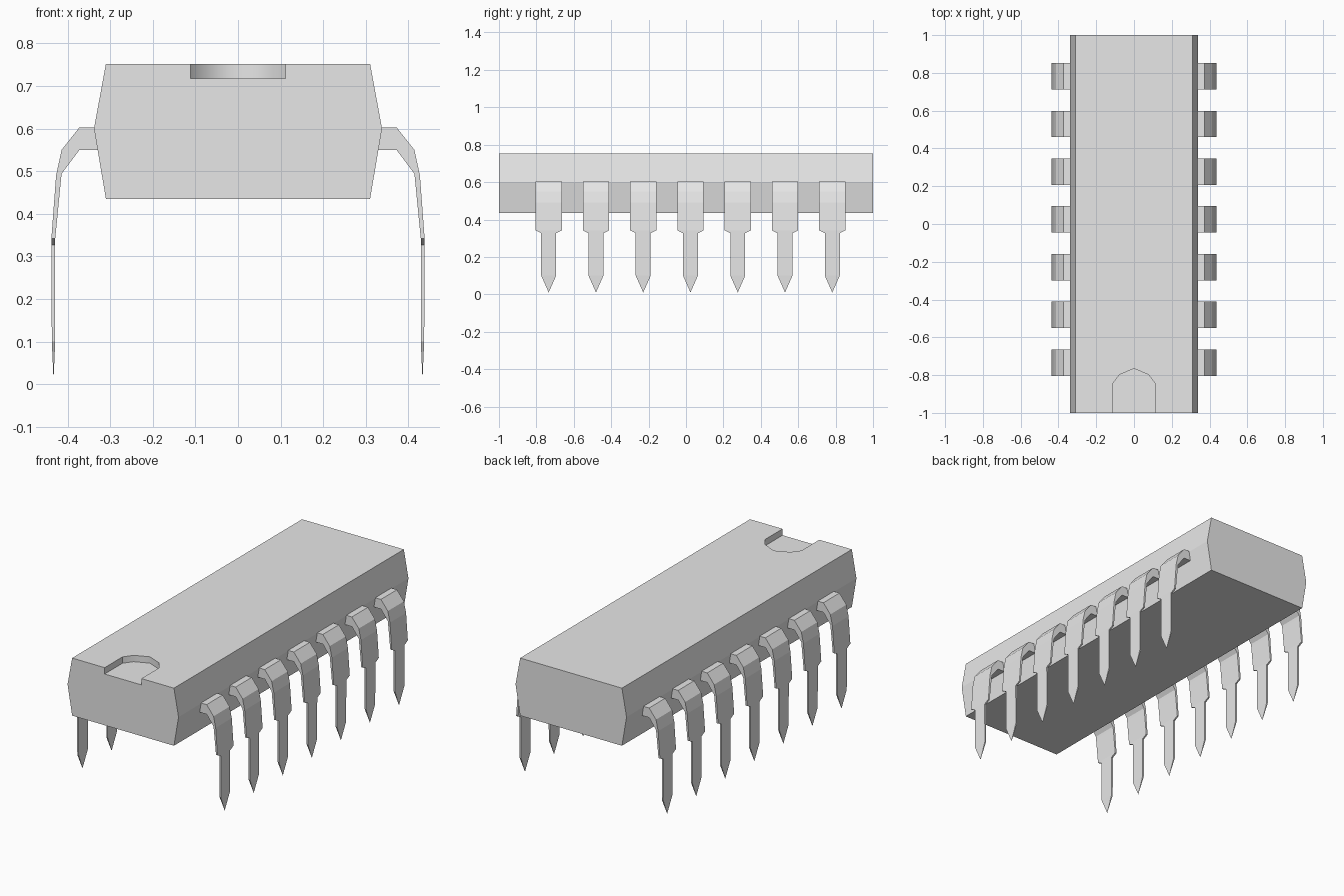
import bpy, bmesh

cube = bpy.data.objects.get("Cube")
if cube:
    bpy.data.objects.remove(cube, do_unlink=True)

grey = bpy.data.materials.new("light grey")
grey.use_nodes = True
grey.diffuse_color = (0.8, 0.8, 0.8, 1)
grey.node_tree.nodes["Principled BSDF"].inputs["Base Color"].default_value = (0.8, 0.8, 0.8, 1)


def finish(name, bm):
    bmesh.ops.recalc_face_normals(bm, faces=bm.faces)
    mesh = bpy.data.meshes.new(name)
    bm.to_mesh(mesh)
    bm.free()
    mesh.materials.append(grey)
    ob = bpy.data.objects.new(name, mesh)
    bpy.context.collection.objects.link(ob)
    return ob


def prism(name, outline, offset, smooth_sides=()):
    """Extrude a closed 3D outline along offset."""
    bm = bmesh.new()
    a = [bm.verts.new(p) for p in outline]
    b = [bm.verts.new([c + d for c, d in zip(p, offset)]) for p in outline]
    bm.faces.new(a)
    bm.faces.new(b[::-1])
    n = len(a)
    for i in range(n):
        j = (i + 1) % n
        f = bm.faces.new((a[j], a[i], b[i], b[j]))
        f.smooth = i in smooth_sides
    return finish(name, bm)


# Housing: six-sided profile run along y
half = [(0.31, 0.435), (0.338, 0.60), (0.31, 0.752)]
profile = half + [(-x, z) for x, z in reversed(half)]
body = prism("housing", [(x, -1, z) for x, z in profile], (0, 2, 0))

# Arched orientation notch at the front of the top
arch = [(0.112, -1.1), (0.112, -0.845), (0.077, -0.798), (0, -0.765),
        (-0.077, -0.798), (-0.112, -0.845), (-0.112, -1.1)]
cutter = prism("notch_cutter", [(x, y, 0.717) for x, y in arch], (0, 0, 0.2),
               smooth_sides=(1, 2, 3, 4))
cutter.hide_render = True
notch = body.modifiers.new("notch", 'BOOLEAN')
notch.operation = 'DIFFERENCE'
notch.solver = 'EXACT'
notch.object = cutter
bpy.context.view_layer.objects.active = body
bpy.ops.object.modifier_apply(modifier="notch")
bpy.data.objects.remove(cutter, do_unlink=True)

# Pin sections: outer x, outer z, inner x, inner z, half width
SECTIONS = [
    (0.320, 0.603, 0.320, 0.550, 0.070),
    (0.372, 0.603, 0.372, 0.550, 0.070),
    (0.414, 0.550, 0.414, 0.494, 0.070),
    (0.427, 0.490, 0.4155, 0.480, 0.070),
    (0.438, 0.342, 0.429, 0.342, 0.070),
    (0.438, 0.327, 0.429, 0.327, 0.040),
    (0.437, 0.100, 0.429, 0.100, 0.040),
    (0.433, 0.010, 0.433, 0.010, 0.000),
]


def pin(name, side, y):
    bm = bmesh.new()
    rings = []
    for xo, zo, xi, zi, w in SECTIONS:
        pts = [(xo, -w, zo), (xo, w, zo), (xi, w, zi), (xi, -w, zi)]
        rings.append([bm.verts.new((side * px, y + py, pz)) for px, py, pz in pts])
    bm.faces.new(rings[0])
    for r, s in zip(rings, rings[1:]):
        for i in range(4):
            j = (i + 1) % 4
            bm.faces.new((r[i], r[j], s[j], s[i]))
    bmesh.ops.remove_doubles(bm, verts=bm.verts, dist=0.0005)
    return finish(name, bm)


# Seven pins down each side
for label, side in (("left", 1), ("right", -1)):
    for k in range(7):
        pin(f"{label}_pin_{k + 1}", side, 0.024 + (k - 3) * 0.2527)
